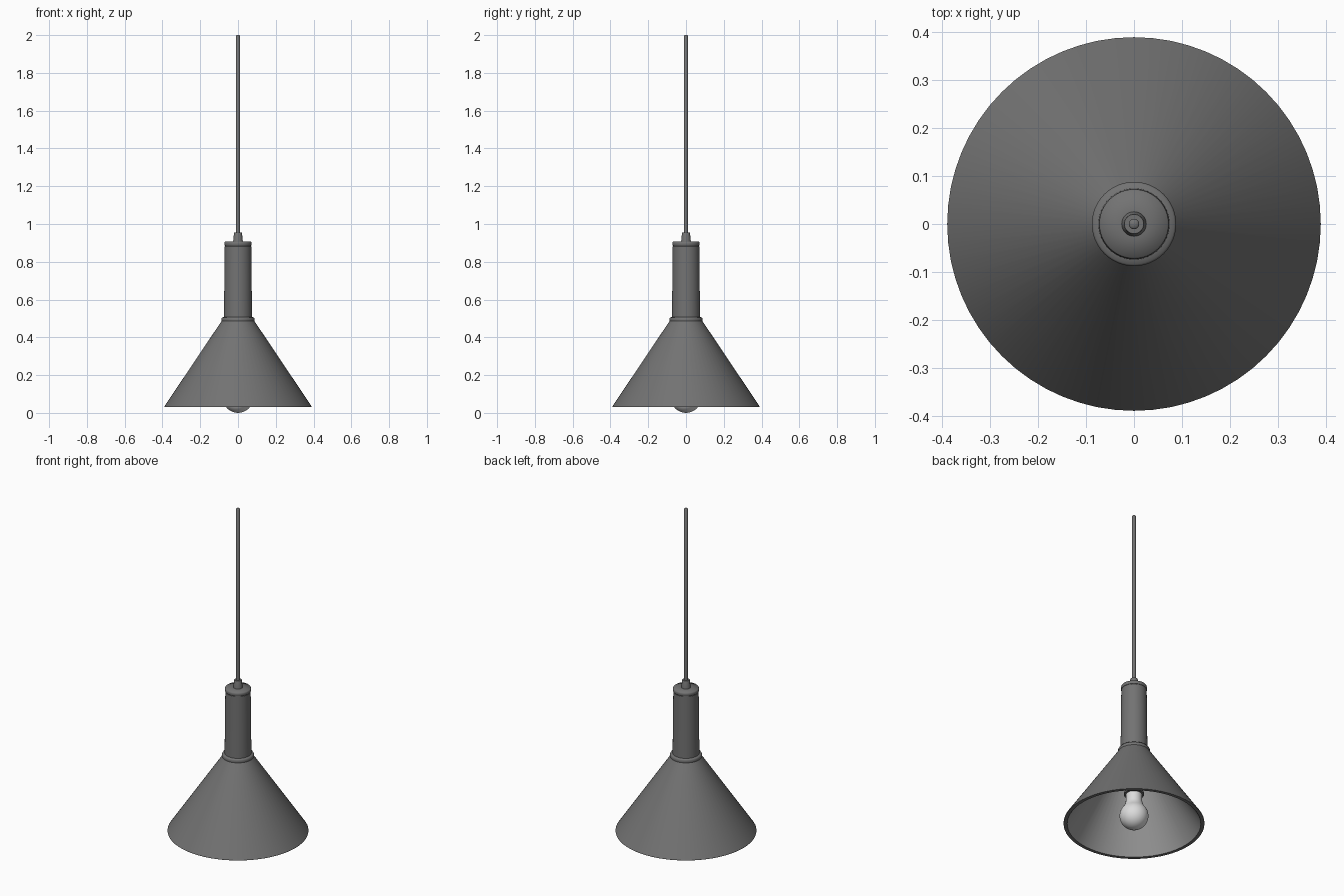
import bpy, bmesh, math

SEGMENTS = 64

cube = bpy.data.objects.get("Cube")
if cube:
    bpy.data.objects.remove(cube, do_unlink=True)


def make_material(name, value):
    mat = bpy.data.materials.new(name)
    mat.use_nodes = True
    colour = (value, value, value, 1)
    mat.diffuse_color = colour
    mat.node_tree.nodes["Principled BSDF"].inputs["Base Color"].default_value = colour
    return mat


dark = make_material("dark grey metal", 0.17)
inner = make_material("light grey lining", 0.35)
glass = make_material("white glass", 0.72)


def lathe(name, profile, mat, segments=SEGMENTS, smooth_angle=30):
    """Revolve a (radius, height) profile about the z axis."""
    bm = bmesh.new()
    verts = [bm.verts.new((r, 0, z)) for r, z in profile]
    edges = [bm.edges.new(pair) for pair in zip(verts, verts[1:])]
    bmesh.ops.spin(bm, geom=verts + edges, cent=(0, 0, 0), axis=(0, 0, 1),
                   angle=math.tau, steps=segments, use_merge=False)
    bmesh.ops.remove_doubles(bm, verts=bm.verts, dist=0.0001)
    bmesh.ops.recalc_face_normals(bm, faces=bm.faces)
    mesh = bpy.data.meshes.new(name)
    bm.to_mesh(mesh)
    bm.free()
    mesh.materials.append(mat)
    obj = bpy.data.objects.new(name, mesh)
    bpy.context.collection.objects.link(obj)
    bpy.ops.object.select_all(action="DESELECT")
    obj.select_set(True)
    bpy.context.view_layer.objects.active = obj
    bpy.ops.object.shade_smooth_by_angle(angle=math.radians(smooth_angle))
    return obj


# Conical shade: closed shell with a flat bottom lip
shade = lathe("shade", [(0.066, 0.478), (0.37, 0.03), (0.39, 0.03), (0.39, 0.034),
                        (0.083, 0.492), (0.066, 0.492), (0.066, 0.478)], dark)
shade.data.materials.append(inner)
for face in shade.data.polygons:
    radial = face.normal.x * face.center.x + face.normal.y * face.center.y
    if radial < 0 and face.normal.z < -0.2:
        face.material_index = 1

# Collar where the shade meets the neck
lathe("collar", [(0.066, 0.484), (0.087, 0.484), (0.088, 0.487), (0.088, 0.5),
                 (0.084, 0.506), (0.066, 0.507), (0.066, 0.484)], dark, smooth_angle=60)

# Hollow, gently tapered neck tube under a rounded cap
lathe("neck", [(0.066, 0.485), (0.0745, 0.485), (0.0703, 0.882), (0.069, 0.883),
               (0.069, 0.888), (0.066, 0.888), (0.066, 0.485)], dark)
lathe("neck_cap", [(0, 0.885), (0.071, 0.885), (0.0725, 0.887), (0.0725, 0.899),
                   (0.07, 0.906), (0.024, 0.908), (0, 0.908)], dark, smooth_angle=75)

# Cord grip and hanging cord
lathe("cord_grip", [(0, 0.9), (0.0265, 0.9), (0.021, 0.952), (0.02, 0.954),
                    (0, 0.954)], dark, 32)
lathe("cord", [(0, 0.94), (0.011, 0.94), (0.011, 1.996), (0.008, 2), (0, 2)],
      dark, 24, 75)

# Socket with a lipped mouth, rising into the neck
lathe("socket", [(0, 0.215), (0.056, 0.215), (0.056, 0.225), (0.05, 0.228),
                 (0.05, 0.49), (0, 0.49)], dark, 32)

# Bulb: round globe running into a narrower neck
globe = 0.08
arc = [(globe * math.sin(a), globe - globe * math.cos(a))
       for a in (math.radians(d) for d in range(0, 131, 10))]
lathe("bulb", arc + [(0.051, 0.147), (0.046, 0.165), (0.044, 0.22), (0, 0.22)], glass, 48)
